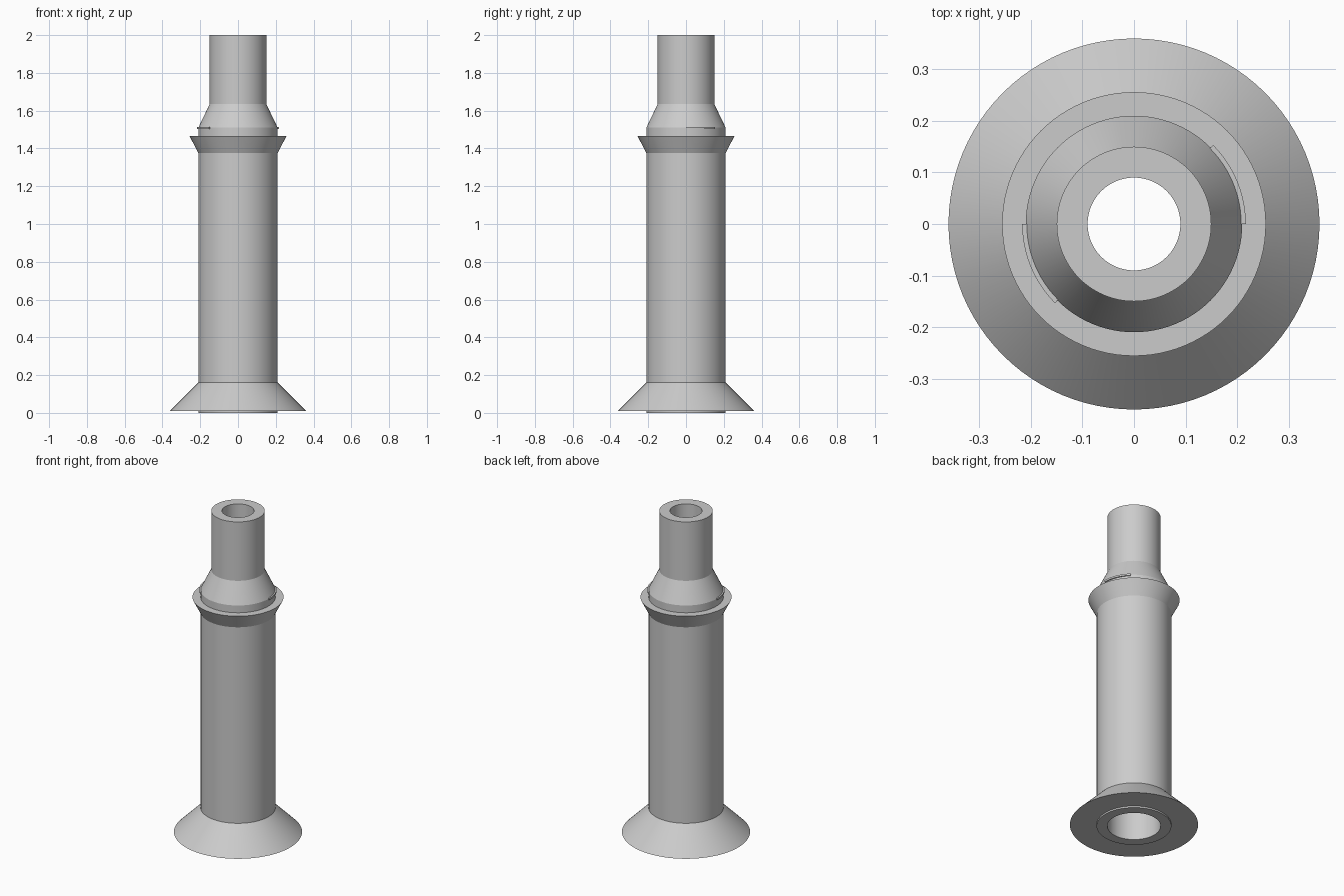
import bpy
import bmesh
from math import pi, radians

cube = bpy.data.objects.get("Cube")
if cube:
    bpy.data.objects.remove(cube, do_unlink=True)

grey = bpy.data.materials.new("plain grey")
grey.use_nodes = True
color = (0.6, 0.6, 0.6, 1)
grey.diffuse_color = color
grey.node_tree.nodes["Principled BSDF"].inputs["Base Color"].default_value = color


def lathe(name, profile, start=0, sweep=360, steps=96):
    """Turn a closed (radius, height) profile around the z axis."""
    bm = bmesh.new()
    verts = [bm.verts.new((r, 0, z)) for r, z in profile]
    edges = [bm.edges.new((a, b)) for a, b in zip(verts, verts[1:] + verts[:1])]
    bmesh.ops.spin(bm, geom=verts + edges, cent=(0, 0, 0), axis=(0, 0, 1),
                   angle=radians(sweep), steps=steps, use_duplicate=False)
    bmesh.ops.remove_doubles(bm, verts=bm.verts[:], dist=1e-5)
    if sweep < 360:
        bmesh.ops.holes_fill(bm, edges=[e for e in bm.edges if e.is_boundary])
    bmesh.ops.recalc_face_normals(bm, faces=bm.faces[:])
    mesh = bpy.data.meshes.new(name)
    bm.to_mesh(mesh)
    bm.free()
    mesh.materials.append(grey)
    obj = bpy.data.objects.new(name, mesh)
    bpy.context.collection.objects.link(obj)
    obj.rotation_euler.z = radians(start)
    bpy.ops.object.select_all(action="DESELECT")
    obj.select_set(True)
    bpy.context.view_layer.objects.active = obj
    bpy.ops.object.shade_smooth_by_angle(angle=radians(20))
    return obj


# Hollow body with a tapered shoulder and narrow neck
lathe("tube_body", [(0.15, 0), (0.21, 0), (0.21, 1.51), (0.15, 1.635),
                    (0.15, 2), (0.09, 2), (0.09, 1.635), (0.15, 1.51)])

# Conical foot, just above the bottom end of the tube
lathe("base_flange", [(0.205, 0.01), (0.36, 0.01), (0.21, 0.16), (0.205, 0.16)])

# Flared collar below the shoulder
lathe("collar", [(0.205, 1.375), (0.21, 1.375), (0.256, 1.465), (0.205, 1.465)])

# Two thin locking ribs on opposite sides
for side, start in (("left", 0), ("right", 180)):
    lathe(side + "_locking_rib",
          [(0.205, 1.503), (0.217, 1.503), (0.217, 1.514), (0.205, 1.514)],
          start, 45, 24)
